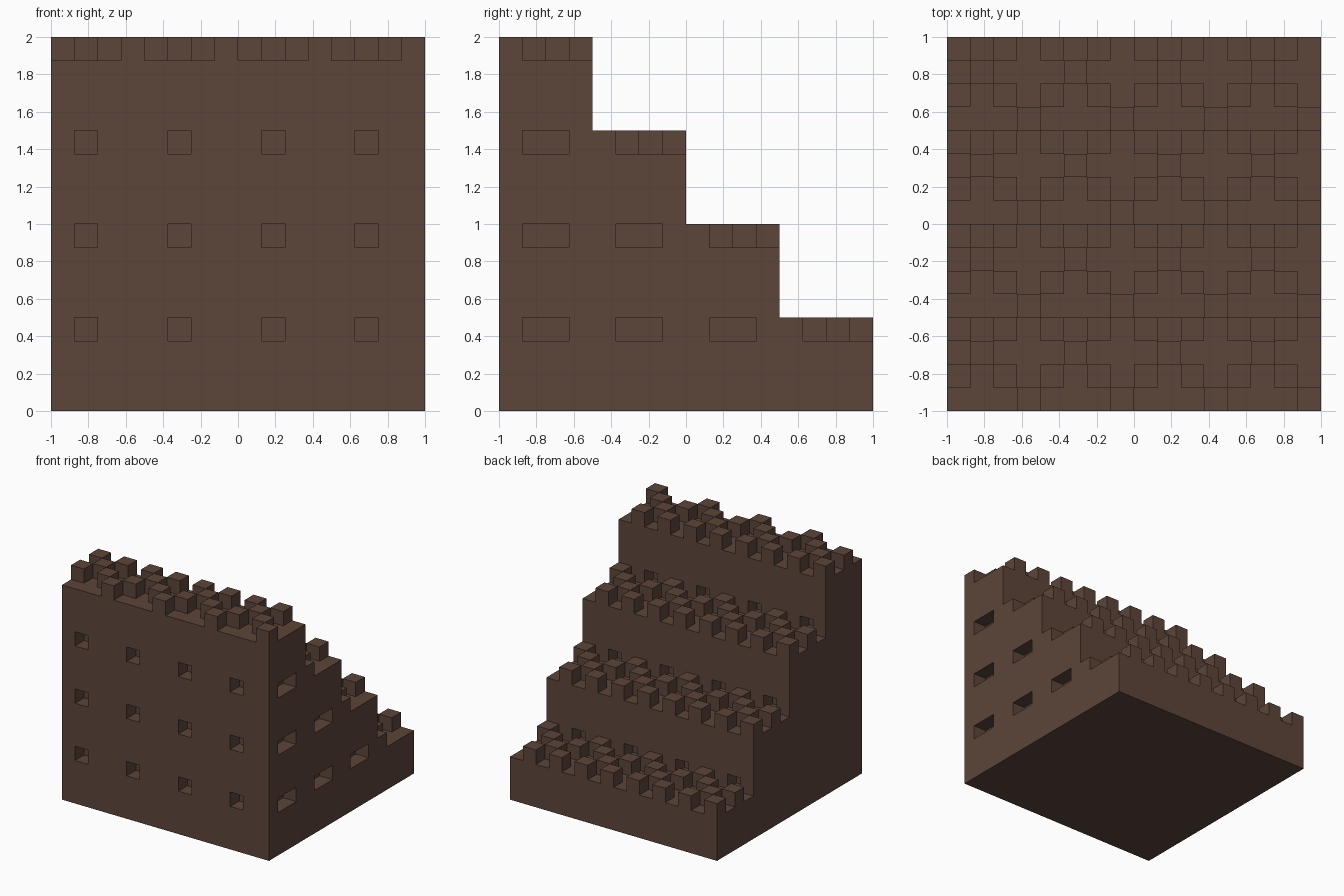
import bpy
import bmesh
from mathutils import Vector

default = bpy.data.objects.get("Cube")
if default:
    bpy.data.objects.remove(default, do_unlink=True)

CELL = 0.125      # edge of one small cell
BLOCK = 4         # cells along one block
STEPS = 4         # blocks along each axis

# Pegs on top of every block; the sockets of the block above mirror them in y
PEGS = {(0, 1), (0, 3), (1, 2), (2, 1), (2, 3), (3, 0)}
PLUGS = {(x, BLOCK - 1 - y) for x, y in PEGS}

brown = bpy.data.materials.new("dark_brown")
brown.use_nodes = True
colour = (0.107, 0.060, 0.042, 1.0)
brown.diffuse_color = colour
bsdf = next(n for n in brown.node_tree.nodes if n.type == "BSDF_PRINCIPLED")
bsdf.inputs["Base Color"].default_value = colour
bsdf.inputs["Roughness"].default_value = 0.9


def is_solid(x, y, z):
    """True where the stepped stack of interlocking blocks has material."""
    n = BLOCK * STEPS
    if not (0 <= x < n and 0 <= y < n and 0 <= z < n):
        return False
    height = STEPS - y // BLOCK           # blocks stacked at this depth
    level = z // BLOCK
    if level >= height:
        return False
    if z % BLOCK < BLOCK - 1:
        return True                       # plain body of the block
    spot = (x % BLOCK, y % BLOCK)
    covered = level < height - 1
    return spot in PEGS or (covered and spot in PLUGS)


def build_tier(level):
    """One storey of blocks with its peg layer, only outer faces kept."""
    bm = bmesh.new()
    cache = {}

    def vert(corner):
        if corner not in cache:
            x, y, z = corner
            cache[corner] = bm.verts.new((x * CELL - 1, y * CELL - 1, z * CELL))
        return cache[corner]

    size = BLOCK * STEPS
    for z in range(level * BLOCK, (level + 1) * BLOCK):
        for y in range(size):
            for x in range(size):
                if not is_solid(x, y, z):
                    continue
                for axis in range(3):
                    for side in (0, 1):
                        near = [x, y, z]
                        near[axis] += 2 * side - 1
                        if is_solid(*near):
                            continue
                        u, v = (axis + 1) % 3, (axis + 2) % 3
                        quad = []
                        for du, dv in ((0, 0), (1, 0), (1, 1), (0, 1)):
                            c = [x, y, z]
                            c[axis] += side
                            c[u] += du
                            c[v] += dv
                            quad.append(vert(tuple(c)))
                        bm.faces.new(quad if side else quad[::-1])

    name = f"stair_tier_{level + 1}"
    mesh = bpy.data.meshes.new(name)
    bm.to_mesh(mesh)
    bm.free()
    mesh.materials.append(brown)
    obj = bpy.data.objects.new(name, mesh)
    bpy.context.collection.objects.link(obj)


# Four storeys, each one block shallower than the one below
for tier in range(STEPS):
    build_tier(tier)
